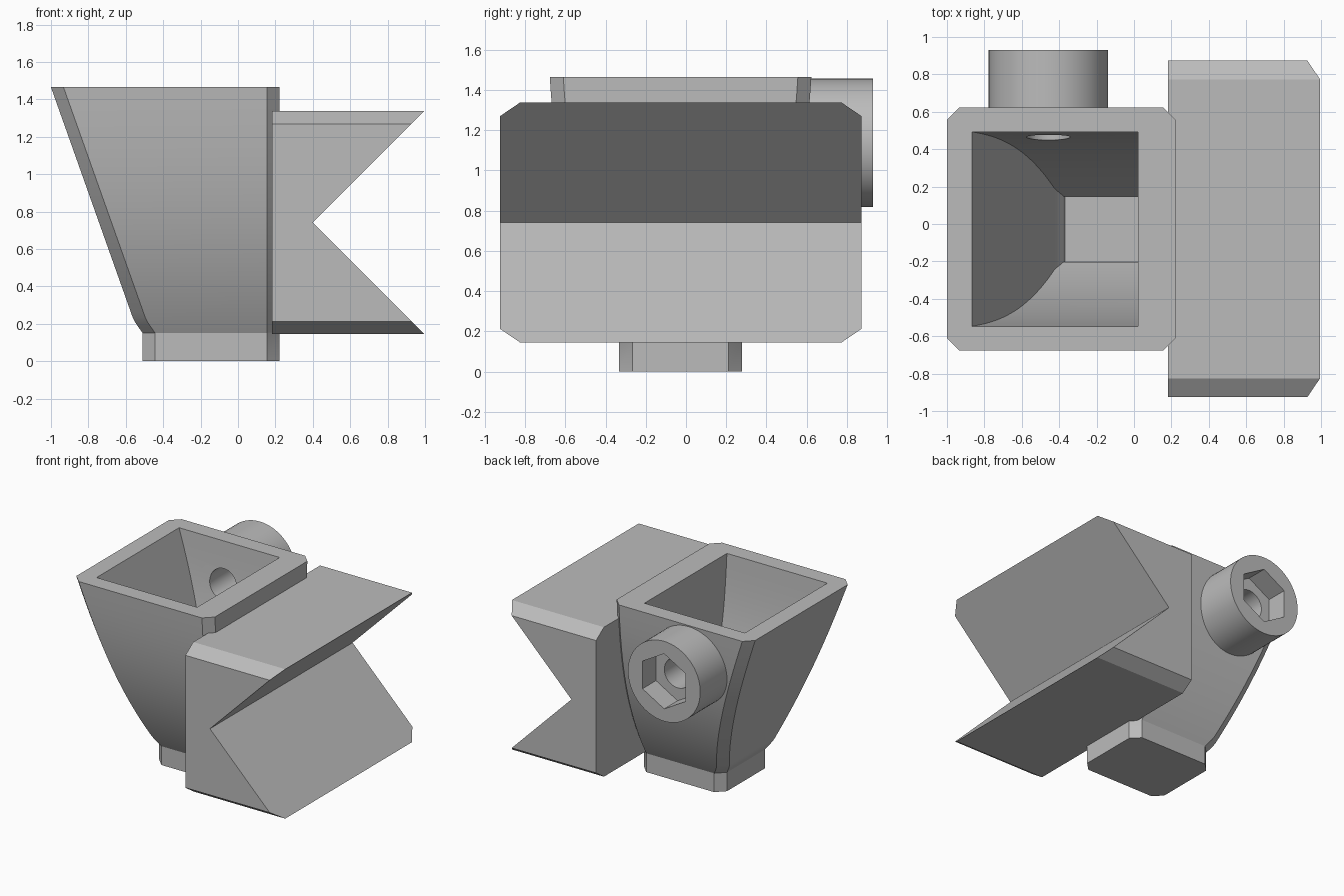
import bpy, bmesh, math
from mathutils import Matrix, Vector

cube = bpy.data.objects.get("Cube")
if cube:
    bpy.data.objects.remove(cube, do_unlink=True)

grey = bpy.data.materials.new("plain grey")
grey.use_nodes = True
tone = (0.5, 0.5, 0.5, 1)
grey.diffuse_color = tone
grey.node_tree.nodes["Principled BSDF"].inputs["Base Color"].default_value = tone

MID_Y = -0.027          # centre line of the hopper
TOP, NECK = 1.465, 0.15  # hopper rim and top of the foot
WALL, FLOOR = 0.135, 0.13
STEPS = 28


def finish(name, bm):
    bmesh.ops.recalc_face_normals(bm, faces=bm.faces)
    mesh = bpy.data.meshes.new(name)
    bm.to_mesh(mesh)
    bm.free()
    mesh.materials.append(grey)
    obj = bpy.data.objects.new(name, mesh)
    bpy.context.collection.objects.link(obj)
    return obj


def loft(name, rings):
    """Skin a closed solid through rings with equal point counts."""
    bm = bmesh.new()
    loops = [[bm.verts.new(p) for p in ring] for ring in rings]
    for low, high in zip(loops, loops[1:]):
        n = len(low)
        for i in range(n):
            j = (i + 1) % n
            bm.faces.new((low[i], low[j], high[j], high[i]))
    bm.faces.new(loops[0])
    bm.faces.new(loops[-1])
    return finish(name, bm)


def cylinder(name, x, z, radius, y0, y1, sides):
    """Prism along y with a corner pointing up."""
    bm = bmesh.new()
    place = (Matrix.Translation((x, (y0 + y1) / 2, z))
             @ Matrix.Rotation(math.pi / 2, 4, 'X'))
    bmesh.ops.create_cone(bm, cap_ends=True, segments=sides, radius1=radius,
                          radius2=radius, depth=y1 - y0, matrix=place)
    return finish(name, bm)


def cut(obj, cutters):
    bpy.context.view_layer.objects.active = obj
    for c in cutters:
        mod = obj.modifiers.new("cut", 'BOOLEAN')
        mod.operation, mod.solver, mod.object = 'DIFFERENCE', 'EXACT', c
        bpy.ops.object.modifier_apply(modifier=mod.name)


def smooth(obj):
    bpy.ops.object.select_all(action='DESELECT')
    obj.select_set(True)
    bpy.context.view_layer.objects.active = obj
    bpy.ops.object.shade_smooth_by_angle(angle=math.radians(28))


# Hopper profile: sides bulge in y, the outer end slopes in x
def half_width(z):
    t = min(max((z - NECK) / (TOP - NECK), 0), 1)
    return 0.305 + 0.345 * (0.75 * (1 - (1 - t) ** 2.6) + 0.25 * t)


def slope_x(z):
    x = -1 + 0.355 * (TOP - min(z, TOP))
    return x + 0.023 * min(max((0.22 - z) / 0.07, 0), 1)


def chamfered_ring(x0, x1, w, z, c=0.067):
    pts = [(x0 + c, -w), (x1 - c, -w), (x1, c - w), (x1, w - c),
           (x1 - c, w), (x0 + c, w), (x0, w - c), (x0, c - w)]
    return [(x, y + MID_Y, z) for x, y in pts]


def square_ring(x0, x1, w, z):
    return [(x, y + MID_Y, z) for x, y in ((x0, -w), (x1, -w), (x1, w), (x0, w))]


# denser rings near the tightly curved bottom
heights = [NECK + (TOP - NECK) * (i / STEPS) ** 1.6 for i in range(STEPS + 1)]
outer = [chamfered_ring(slope_x(NECK), 0.223, half_width(NECK), 0)]
outer += [chamfered_ring(slope_x(z), 0.223, half_width(z), z) for z in heights]
hopper = loft("hopper_with_foot", outer)

# Cavity and screw cutters
inner = [square_ring(slope_x(z) + WALL, 0.022, half_width(z) - 0.13, z)
         for z in [FLOOR] + heights + [TOP + 0.1]]
cavity = loft("cavity_cutter", inner)
SX, SZ = -0.458, 1.137
bore = cylinder("bore_cutter", SX, SZ, 0.117, 0.2, 1.1, 48)
socket = cylinder("socket_cutter", SX, SZ, 0.22, 0.76, 1.1, 6)
cut(hopper, [cavity, bore])
smooth(hopper)

# Round screw boss with hexagonal recess
boss = cylinder("screw_boss", SX, SZ, 0.319, 0.5, 0.93, 64)
cut(boss, [bore, socket])
smooth(boss)

for helper in (cavity, bore, socket):
    bpy.data.objects.remove(helper, do_unlink=True)

# V-notched block with bevelled long corners
Y0, Y1, Z0, Z1 = -0.925, 0.873, 0.145, 1.337
bm = bmesh.new()
profile = [(0.183, Z0), (0.995, Z0), (0.4, 0.741), (0.995, Z1), (0.183, Z1)]
face = bm.faces.new([bm.verts.new((x, Y0, z)) for x, z in profile])
ext = bmesh.ops.extrude_face_region(bm, geom=[face])
moved = [g for g in ext["geom"] if isinstance(g, bmesh.types.BMVert)]
bmesh.ops.translate(bm, verts=moved, vec=(0, Y1 - Y0, 0))
for y, sy in ((Y0, -1), (Y1, 1)):
    for z, sz in ((Z0, -1), (Z1, 1)):
        res = bmesh.ops.bisect_plane(
            bm, geom=bm.verts[:] + bm.edges[:] + bm.faces[:],
            plane_co=(0, y - sy * 0.1, z),
            plane_no=Vector((0, sy * 0.068, sz * 0.1)), clear_outer=True)
        rim = [g for g in res["geom_cut"] if isinstance(g, bmesh.types.BMEdge)]
        bmesh.ops.holes_fill(bm, edges=rim, sides=0)
finish("notched_block", bm)
